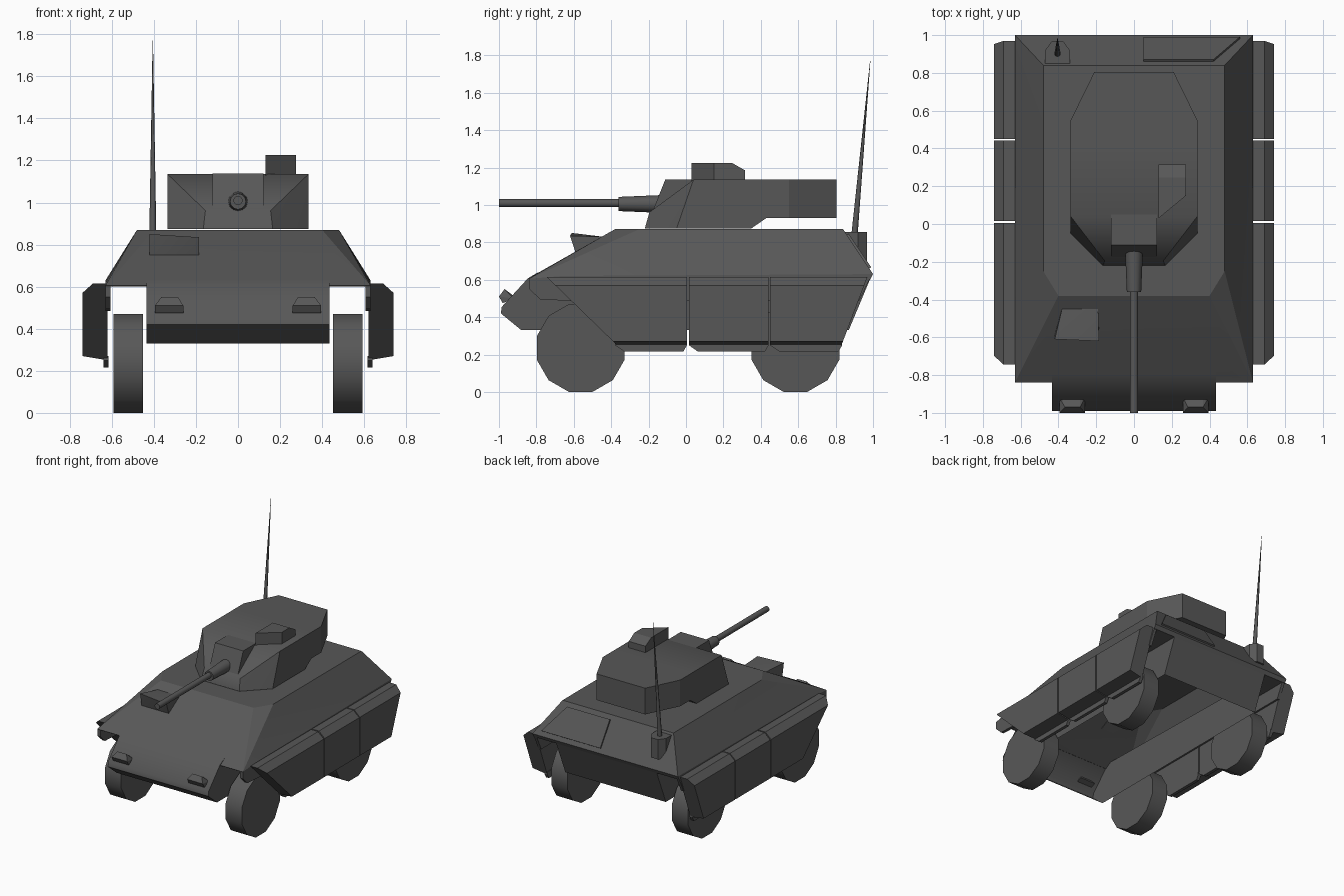
import bpy, bmesh, math
from mathutils import Vector, Matrix

if "Cube" in bpy.data.objects:
    bpy.data.objects.remove(bpy.data.objects["Cube"])

paint = bpy.data.materials.new("dark_grey")
paint.diffuse_color = (0.097, 0.097, 0.097, 1)
paint.use_nodes = True
paint.node_tree.nodes["Principled BSDF"].inputs["Base Color"].default_value = paint.diffuse_color


def finish(name, bm, smooth=0):
    me = bpy.data.meshes.new(name)
    bm.to_mesh(me)
    bm.free()
    me.materials.append(paint)
    ob = bpy.data.objects.new(name, me)
    bpy.context.collection.objects.link(ob)
    if smooth:
        bpy.ops.object.select_all(action='DESELECT')
        ob.select_set(True)
        bpy.context.view_layer.objects.active = ob
        bpy.ops.object.shade_smooth_by_angle(angle=math.radians(smooth))
    return ob


def open_up(bm, test):
    """Remove the faces for which test(centre, normal) holds."""
    bmesh.ops.recalc_face_normals(bm, faces=bm.faces)
    if test:
        gone = [f for f in bm.faces if test(f.calc_center_median(), f.normal)]
        bmesh.ops.delete(bm, geom=gone, context='FACES')


def flip(pts):
    return [(-x, y, z) for x, y, z in pts]


def hull(name, pts, smooth=0, drop=None):
    """Convex solid around the given points."""
    bm = bmesh.new()
    for p in pts:
        bm.verts.new(p)
    bmesh.ops.convex_hull(bm, input=bm.verts)
    loose = [v for v in bm.verts if not v.link_faces]
    bmesh.ops.delete(bm, geom=loose, context='VERTS')
    bmesh.ops.dissolve_limit(bm, angle_limit=0.01, verts=bm.verts, edges=bm.edges)
    open_up(bm, drop)
    return finish(name, bm, smooth)


def prism(name, profile, x0, x1, smooth=0, drop=None):
    """Side profile (y, z) extruded from x0 to x1."""
    bm = bmesh.new()
    f = bm.faces.new([bm.verts.new((x0, y, z)) for y, z in profile])
    ext = bmesh.ops.extrude_face_region(bm, geom=[f])
    verts = [g for g in ext['geom'] if isinstance(g, bmesh.types.BMVert)]
    bmesh.ops.translate(bm, verts=verts, vec=(x1 - x0, 0, 0))
    open_up(bm, drop)
    return finish(name, bm, smooth)


def tube(name, a, b, ra, rb, n=12, turn=0.0):
    """Tapered cylinder from a to b."""
    a, b = Vector(a), Vector(b)
    bm = bmesh.new()
    bmesh.ops.create_cone(bm, cap_ends=True, segments=n, radius1=ra, radius2=rb,
                          depth=(b - a).length)
    spin = Vector((0, 0, 1)).rotation_difference(b - a).to_matrix().to_4x4()
    bm.transform(Matrix.Translation((a + b) / 2) @ spin @ Matrix.Rotation(turn, 4, 'Z'))
    return finish(name, bm, 50)


def faces_down(c, n):
    return n.z < -.95


# Upper hull: sloped armour shell between deck and belt line, open underneath
half = [(.48, .84, .87), (.48, -.25, .87), (.40, -.38, .87),
        (.63, 1.0, .63), (.63, -.66, .62), (.53, -.80, .632), (.63, -.84, .605),
        (.63, -.835, .60), (.63, .985, .60)]
hull("upper_hull", half + flip(half), 20, faces_down)

# Lower hull shell with pointed nose, open underneath
prism("lower_hull", [(-.79, .64), (-.845, .608), (-.985, .455), (-.99, .42), (-.88, .33),
                     (.87, .33), (.985, .605)], -.435, .435, 45,
      lambda c, n: n.z < -.95 or (n.z > .95 and c.y > -.2))


# Side skirts in three panels, with hanging flaps, fender plates and wheels
def front_y(z):
    return -.745 + (.615 - z) * 1.03


def rear_y(z):
    return .97 - (.615 - z) * .38


section = [(.62, .615), (.69, .615), (.74, .57), (.74, .27), (.62, .25)]
panels = [(front_y, lambda z: .005), (lambda z: .015, lambda z: .442),
          (lambda z: .45, rear_y)]
for s, side in ((1, "right"), (-1, "left")):
    for i, (y0, y1) in enumerate(panels):
        hull(f"skirt_{side}_{i + 1}",
             [(s * x, f(z), z) for x, z in section for f in (y0, y1)])
        a, b = y0(.26), y1(.26)
        prism(f"skirt_flap_{side}_{i + 1}",
              [(a, .27), (a, .25), (a + .05, .215), (b - .02, .215), (b, .25), (b, .27)],
              s * .615, s * .64)
    prism(f"fender_plate_{side}",
          [(-.838, .605), (-.838, .55), (-.78, .495), (-.58, .485), (.925, .485), (.985, .61)],
          s * .605, s * .629)
    # Roof of the wheel wells
    prism(f"wheel_well_roof_{side}", [(-.835, .60), (.985, .60), (.985, .603), (-.835, .603)],
          s * .435, s * .629, drop=lambda c, n: n.z > -.95)
    for y, end in ((-.563, "front"), (.585, "rear")):
        tube(f"wheel_{end}_{side}", (s * .452, y, .235), (s * .592, y, .235),
             .243, .243, 12, math.radians(15))
    # Headlight
    base = [(x, y, z) for x in (s * .26, s * .395)
            for y, z in ((-1.0, .51), (-.98, .475), (-.92, .50))]
    top = [(x, y, z) for x in (s * .285, s * .365) for y, z in ((-.97, .55), (-.93, .52))]
    hull(f"headlight_{side}", base + top)

# Turret body, bustle and mantlet
half = [(.335, .04, 1.135), (.335, .43, 1.135), (.335, .43, .93), (.335, .35, .875),
        (.335, -.05, .875), (.165, -.22, .875), (.12, -.22, .875),
        (.155, -.195, .962)]
hull("turret_body", half + flip(half), 40,
     lambda c, n: n.z < -.95 or n.y > .95)
half = [(x, y, z) for x, y in ((.335, .43), (.335, .55), (.21, .805)) for z in (.93, 1.135)]
hull("turret_bustle", half + flip(half), 0, lambda c, n: n.y < -.95)
prism("gun_mantlet", [(.05, 1.137), (-.11, 1.137), (-.205, .90), (-.205, .88), (.05, .88)],
      -.122, .122, 0, lambda c, n: n.z < -.95 or n.y > .95)

# Gun
tube("gun_sleeve", (0, -.12, 1.005), (0, -.36, 1.005), .048, .038)
tube("gun_barrel", (0, -.30, 1.01), (0, -1.0, 1.01), .022, .022)

# Sight housing on the turret roof
plan = [(.13, .03), (.275, .15), (.275, .315), (.13, .315)]
hull("sight_housing", [(x, y, 1.125) for x, y in plan]
     + [(x, min(y, .245), 1.225) for x, y in plan]
     + [(x, y, 1.185) for x, y in plan[2:]], 0, faces_down)

# Driver hatch on the glacis
hull("driver_hatch", [(-.42, -.61, .85), (-.185, -.62, .835), (-.42, -.59, .745),
                      (-.185, -.59, .745), (-.38, -.445, .83), (-.19, -.45, .83)], 20)


# Rear hatch lying on the sloped back plate
def back(x, y, lift):
    return (x, y + lift * .83, .87 - (y - .84) * 1.5 + lift * .55)


hull("rear_hatch", [back(x, y, lift) for lift in (-.01, .012)
                    for x, y in ((.05, .86), (.42, .86), (.56, .98), (.05, .98))])

# Antenna base and whip
plan = [(-.47, .85), (-.34, .85), (-.34, .92), (-.375, .968), (-.435, .968), (-.47, .92)]
hull("antenna_base", [(x, y, z) for x, y in plan for z in (.70, .855)])
tube("antenna", (-.405, .90, .83), (-.405, .985, 1.77), .017, .001, 8)
